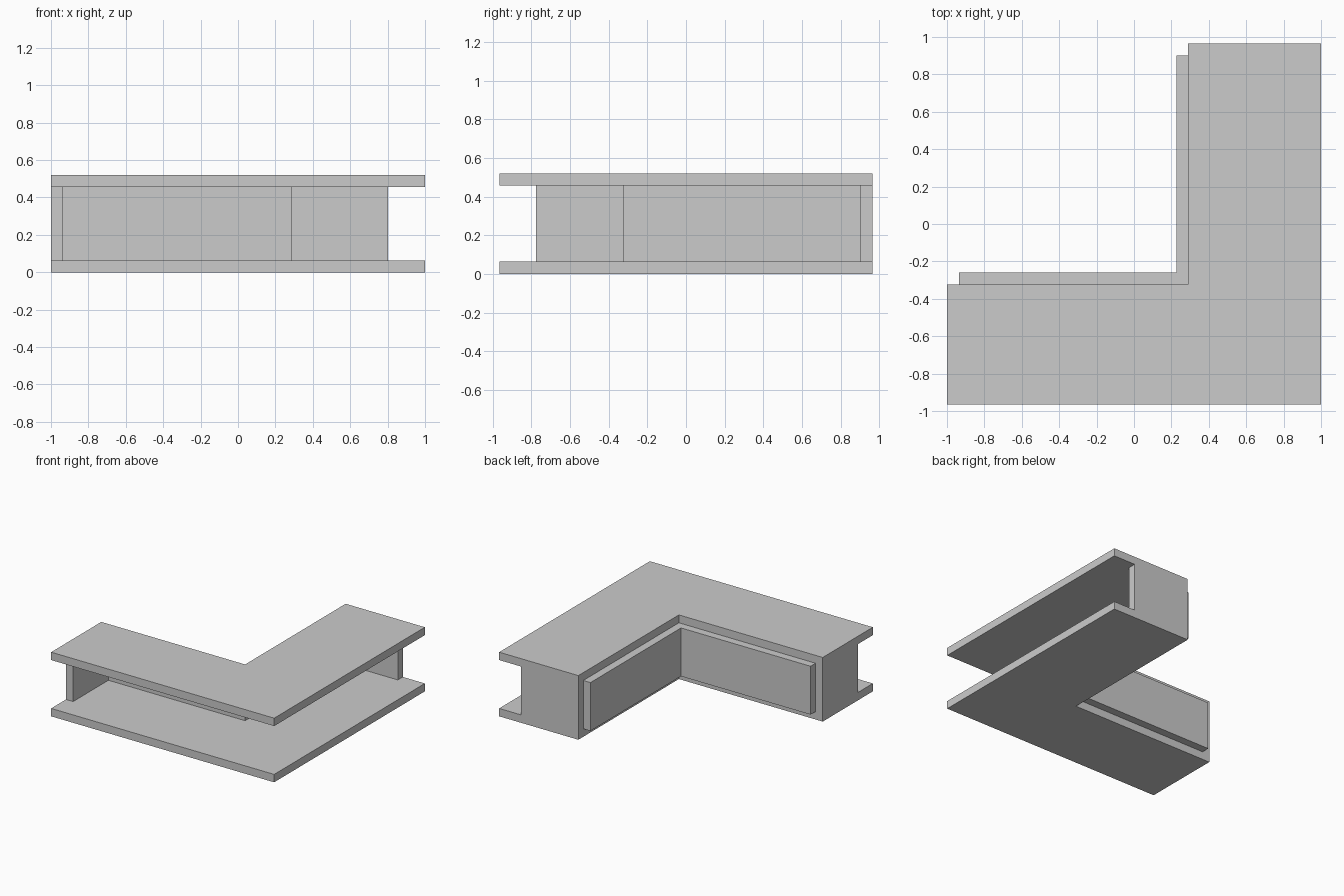
import bpy, bmesh

if "Cube" in bpy.data.objects:
    bpy.data.objects.remove(bpy.data.objects["Cube"])

X0, X1 = -1.0, 1.0          # outer extents
Y0, Y1 = -0.965, 0.965
IX, IY = 0.29, -0.323       # inner corner of the L
T = 0.064                   # board thickness
H = 0.52                    # total height


def prism(name, outline, z0, z1):
    """Extrude a flat outline from z0 up to z1."""
    bm = bmesh.new()
    face = bm.faces.new([bm.verts.new((x, y, z0)) for x, y in outline])
    ext = bmesh.ops.extrude_face_region(bm, geom=[face])
    top = [v for v in ext["geom"] if isinstance(v, bmesh.types.BMVert)]
    bmesh.ops.translate(bm, verts=top, vec=(0, 0, z1 - z0))
    bmesh.ops.recalc_face_normals(bm, faces=bm.faces)
    mesh = bpy.data.meshes.new(name)
    bm.to_mesh(mesh)
    bm.free()
    obj = bpy.data.objects.new(name, mesh)
    bpy.context.collection.objects.link(obj)
    return obj


def rect(x0, x1, y0, y1):
    return [(x0, y0), (x1, y0), (x1, y1), (x0, y1)]


# L-shaped bottom and top boards
ell = [(X0, Y0), (X1, Y0), (X1, Y1), (IX, Y1), (IX, IY), (X0, IY)]
prism("bottom_board", ell, 0, T)
prism("top_board", ell, H - T, H)

# End walls closing the two arms, set back from the open outer sides
prism("left_end_wall", rect(X0, X0 + T, -0.775, IY), T, H - T)
prism("back_end_wall", rect(IX, 0.803, Y1 - T, Y1), T, H - T)

# L-shaped back panel standing just outside the inner edges of the boards
panel = [(X0 + T, IY), (IX, IY), (IX, Y1 - T), (IX - T, Y1 - T),
         (IX - T, IY + T), (X0 + T, IY + T)]
prism("back_panel", panel, T, H - T)
